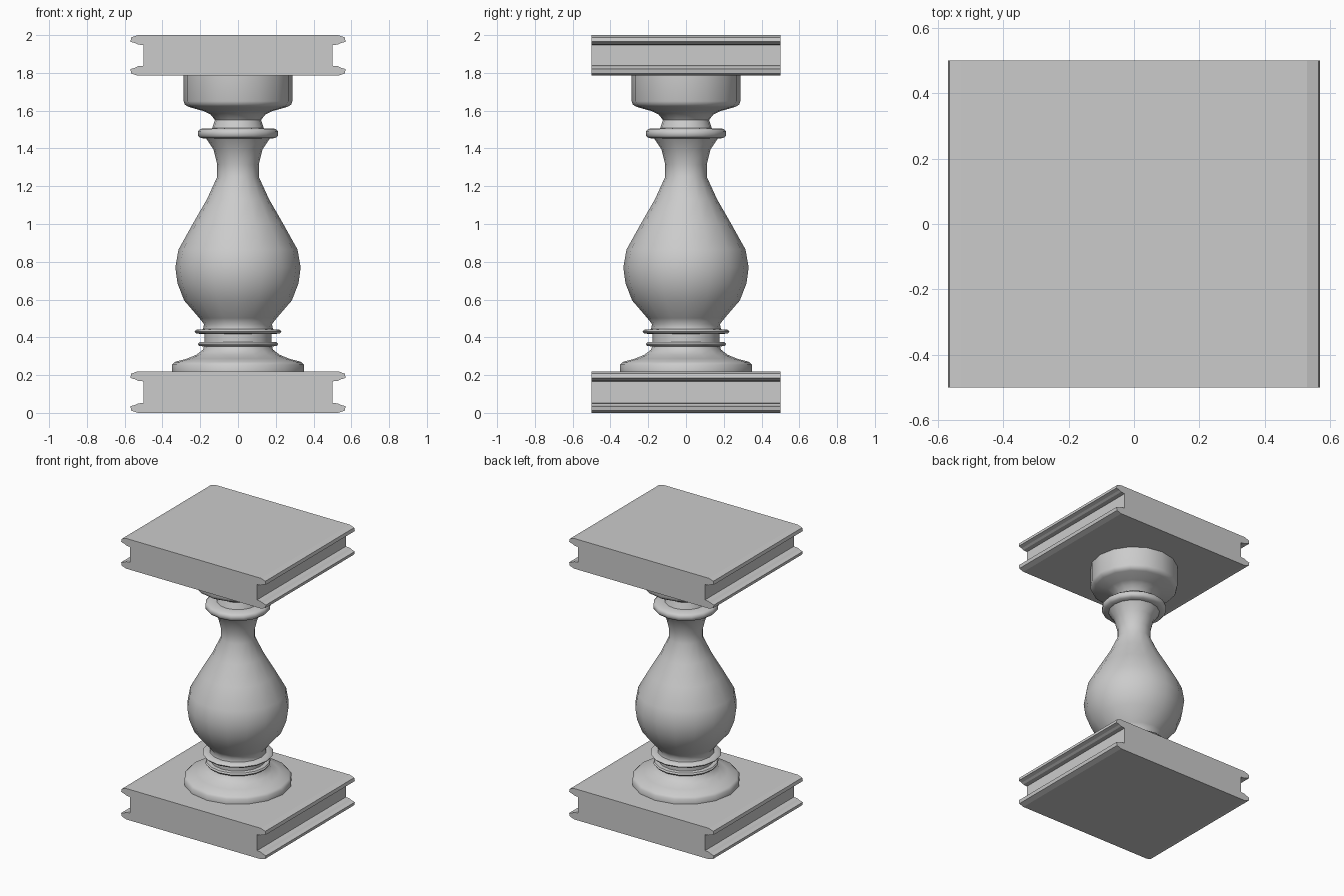
import bpy
import bmesh
import math

cube = bpy.data.objects.get("Cube")
if cube:
    bpy.data.objects.remove(cube, do_unlink=True)

stone = bpy.data.materials.new("grey stone")
stone.use_nodes = True
colour = (0.6, 0.6, 0.6, 1)
stone.diffuse_color = colour
stone.node_tree.nodes["Principled BSDF"].inputs["Base Color"].default_value = colour


def finish(name, bm):
    bmesh.ops.recalc_face_normals(bm, faces=bm.faces)
    mesh = bpy.data.meshes.new(name)
    bm.to_mesh(mesh)
    bm.free()
    mesh.materials.append(stone)
    obj = bpy.data.objects.new(name, mesh)
    bpy.context.collection.objects.link(obj)
    return obj


# Moulded slabs: a grooved side profile, mirrored in x and extruded in y
LIP = [(0.53, 0), (0.565, 0.012), (0.57, 0.035), (0.545, 0.042), (0.53, 0.05), (0.5, 0.053)]


def slab(name, bottom, height):
    side = [(x, z) for x, z in LIP] + [(x, height - z) for x, z in reversed(LIP)]
    outline = side + [(-x, z) for x, z in reversed(side)]
    bm = bmesh.new()
    face = bm.faces.new([bm.verts.new((x, -0.5, bottom + z)) for x, z in outline])
    new = bmesh.ops.extrude_face_region(bm, geom=[face])["geom"]
    moved = [v for v in new if isinstance(v, bmesh.types.BMVert)]
    bmesh.ops.translate(bm, verts=moved, vec=(0, 1, 0))
    return finish(name, bm)


slab("bottom_slab", 0, 0.22)
slab("top_slab", 1.785, 0.215)

# Turned baluster: radius and height pairs spun about z
PROFILE = [
    (0.35, 0.22), (0.35, 0.255), (0.335, 0.27), (0.27, 0.287), (0.22, 0.308),
    (0.185, 0.335), (0.18, 0.352), (0.205, 0.354), (0.212, 0.364), (0.205, 0.374),
    (0.178, 0.376), (0.178, 0.417), (0.222, 0.42), (0.23, 0.43), (0.222, 0.44),
    (0.185, 0.443), (0.18, 0.47), (0.205, 0.502), (0.285, 0.595), (0.32, 0.685),
    (0.332, 0.77), (0.315, 0.865), (0.24, 1.0), (0.165, 1.13), (0.11, 1.25),
    (0.11, 1.315), (0.13, 1.395), (0.168, 1.452), (0.198, 1.455), (0.212, 1.468),
    (0.212, 1.492), (0.198, 1.504), (0.137, 1.507), (0.122, 1.55), (0.145, 1.58),
    (0.18, 1.597), (0.262, 1.62), (0.282, 1.632), (0.288, 1.65), (0.288, 1.785),
]
bm = bmesh.new()
verts = [bm.verts.new((r, 0, z)) for r, z in PROFILE]
edges = [bm.edges.new(pair) for pair in zip(verts, verts[1:])]
bmesh.ops.spin(bm, geom=verts + edges, cent=(0, 0, 0), axis=(0, 0, 1),
               angle=math.tau, steps=16, use_merge=True)
bmesh.ops.remove_doubles(bm, verts=bm.verts, dist=0.0005)
baluster = finish("baluster", bm)

bpy.ops.object.select_all(action="DESELECT")
baluster.select_set(True)
bpy.context.view_layer.objects.active = baluster
bpy.ops.object.shade_smooth_by_angle(angle=math.radians(50))
